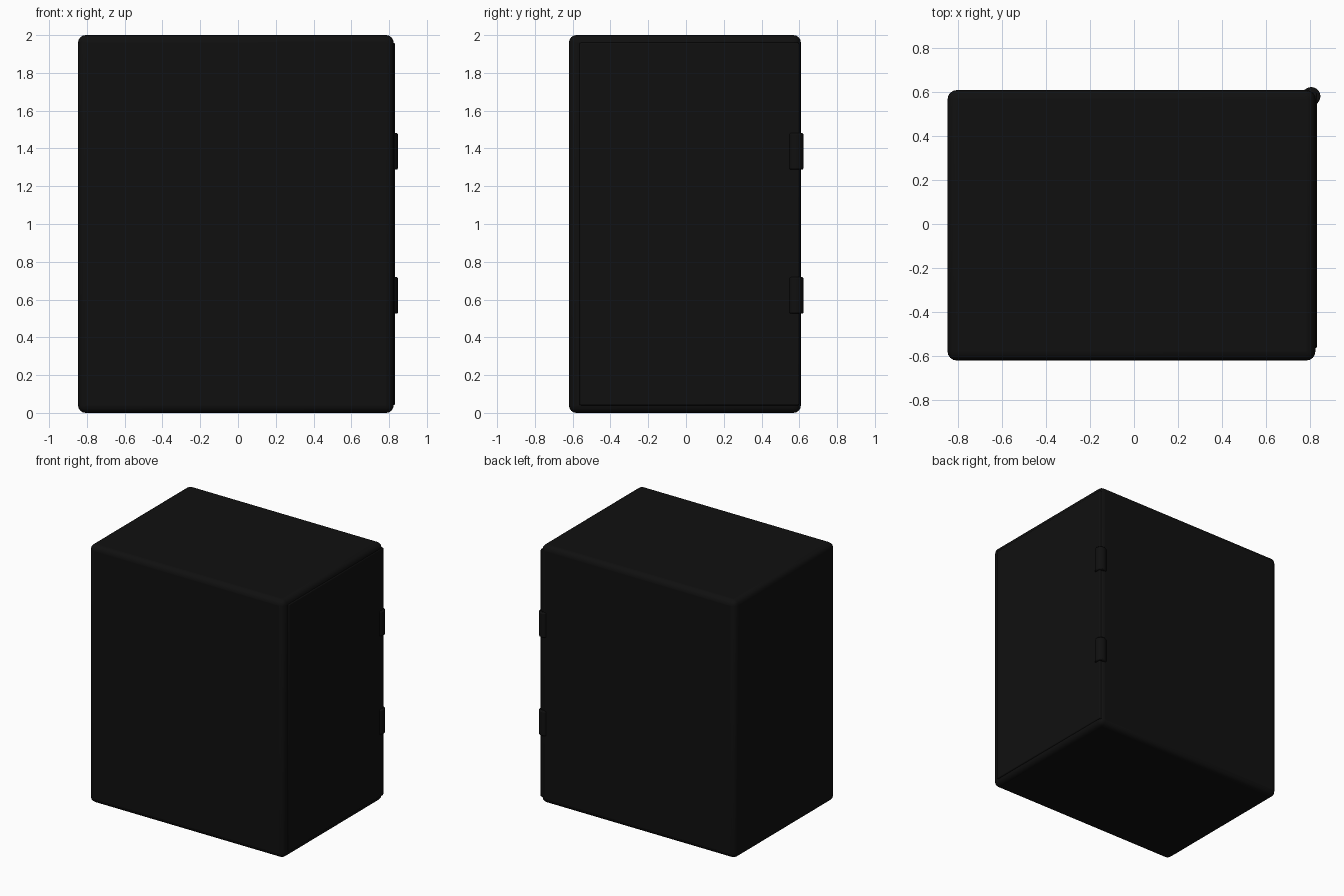
import bpy

if "Cube" in bpy.data.objects:
    bpy.data.objects.remove(bpy.data.objects["Cube"])

black = bpy.data.materials.new("black")
black.diffuse_color = (0.005, 0.005, 0.005, 1)
black.use_nodes = True
black.node_tree.nodes["Principled BSDF"].inputs["Base Color"].default_value = black.diffuse_color


def finish(obj, name, bevel, segments):
    obj.name = name
    obj.data.materials.append(black)
    mod = obj.modifiers.new("bevel", "BEVEL")
    mod.width = bevel
    mod.segments = segments
    mod.limit_method = "ANGLE"
    bpy.ops.object.shade_smooth_by_angle()
    return obj


def box(name, lo, hi, bevel, segments=3):
    centre = [(a + b) / 2 for a, b in zip(lo, hi)]
    bpy.ops.mesh.primitive_cube_add(size=1, location=centre)
    obj = bpy.context.object
    obj.scale = [b - a for a, b in zip(lo, hi)]
    bpy.ops.object.transform_apply(location=False, rotation=False, scale=True)
    return finish(obj, name, bevel, segments)


# Cabinet shell with softened edges
box("cabinet_body", (-0.847, -0.62, 0), (0.824, 0.608, 2), 0.04, 4)

# Door panel standing just proud of the right side
box("door_panel", (0.74, -0.565, 0.04), (0.831, 0.6, 1.96), 0.008, 2)

# Two hinge barrels on the back right edge
for name, z in (("lower_hinge", 0.622), ("upper_hinge", 1.385)):
    bpy.ops.mesh.primitive_cylinder_add(vertices=32, radius=0.042, depth=0.194,
                                        location=(0.805, 0.58, z))
    finish(bpy.context.object, name, 0.008, 2)
